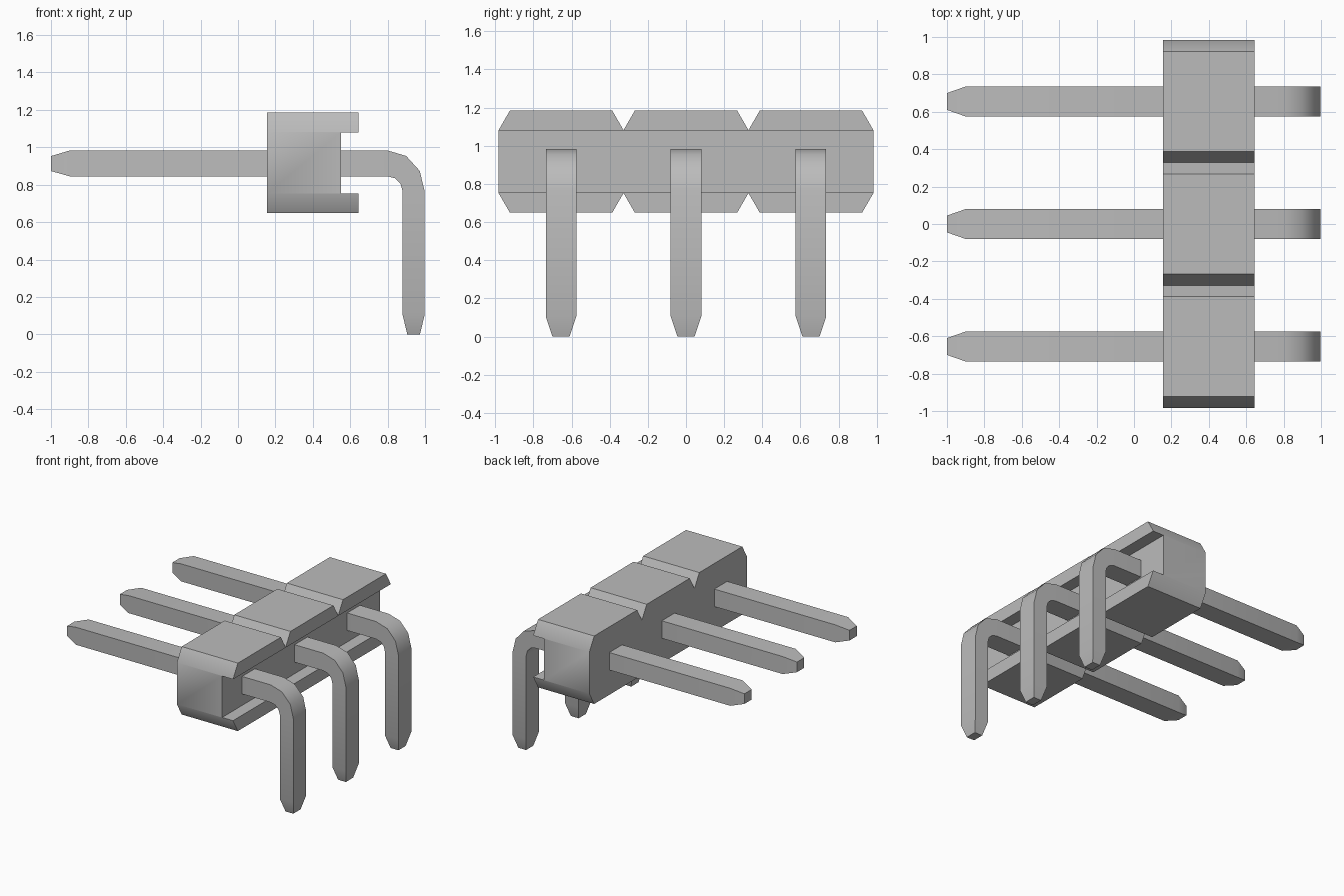
import bpy, bmesh, math

cube = bpy.data.objects.get("Cube")
if cube:
    bpy.data.objects.remove(cube, do_unlink=True)

grey = bpy.data.materials.new("plain grey")
grey.use_nodes = True
colour = (0.5, 0.5, 0.5, 1)
grey.diffuse_color = colour
grey.node_tree.nodes["Principled BSDF"].inputs["Base Color"].default_value = colour

PITCH = 0.655


def loft(name, rings):
    """Skin a row of equal-length point rings and cap both ends."""
    bm = bmesh.new()
    loops = [[bm.verts.new(p) for p in ring] for ring in rings]
    n = len(loops[0])
    for a, b in zip(loops, loops[1:]):
        for i in range(n):
            j = (i + 1) % n
            bm.faces.new((a[i], a[j], b[j], b[i]))
    bm.faces.new(loops[0][::-1])
    bm.faces.new(loops[-1])
    bmesh.ops.recalc_face_normals(bm, faces=bm.faces)
    mesh = bpy.data.meshes.new(name)
    bm.to_mesh(mesh)
    bm.free()
    mesh.materials.append(grey)
    ob = bpy.data.objects.new(name, mesh)
    bpy.context.collection.objects.link(ob)
    return ob


def select_only(ob):
    bpy.ops.object.select_all(action="DESELECT")
    ob.select_set(True)
    bpy.context.view_layer.objects.active = ob


def smooth(ob):
    select_only(ob)
    bpy.ops.object.shade_smooth_by_angle(angle=math.radians(35))


# Housing: three chamfered cells side by side, notched between
bottom, top, mid, half = 0.65, 1.185, 0.917, PITCH * 1.5
notch = 0.165
upper = [(-half, mid + notch)]
for c in (-PITCH, 0, PITCH):
    upper += [(c - 0.268, top), (c + 0.268, top), (c + PITCH / 2, mid + notch)]
lower = [(y, 2 * mid - z) for y, z in reversed(upper)]
housing = loft("housing", [[(x, y, z) for y, z in upper + lower] for x in (0.155, 0.645)])

# Long slot along the back of the housing
slot = loft("slot_cutter", [[(x, y, z) for x, z in
            ((0.55, 0.754), (0.8, 0.754), (0.8, 1.08), (0.55, 1.08))] for y in (-1.2, 1.2)])
slot.hide_render = True
cut = housing.modifiers.new("slot", "BOOLEAN")
cut.object = slot
cut.operation = "DIFFERENCE"
cut.solver = "EXACT"
select_only(housing)
bpy.ops.object.modifier_apply(modifier=cut.name)
bpy.data.objects.remove(slot, do_unlink=True)
smooth(housing)

# Pin sections: outer point, inner point, half width
sections = [((-1, 0.953), (-1, 0.873), 0.045), ((-0.9, 0.983), (-0.9, 0.845), 0.08)]
for step in range(4):
    a = math.radians(30 * step)
    s, c = math.sin(a), math.cos(a)
    sections.append(((0.8 + 0.198 * s, 0.765 + 0.218 * c),
                     (0.8 + 0.08 * s, 0.765 + 0.08 * c), 0.08))
sections += [((0.998, 0.105), (0.88, 0.105), 0.08), ((0.973, 0), (0.905, 0), 0.045)]

# Bent pins with tapered tips
for name, y in (("front_pin", -PITCH), ("middle_pin", 0), ("back_pin", PITCH)):
    pin = loft(name, [[(o[0], y - w, o[1]), (o[0], y + w, o[1]),
                       (i[0], y + w, i[1]), (i[0], y - w, i[1])] for o, i, w in sections])
    smooth(pin)
